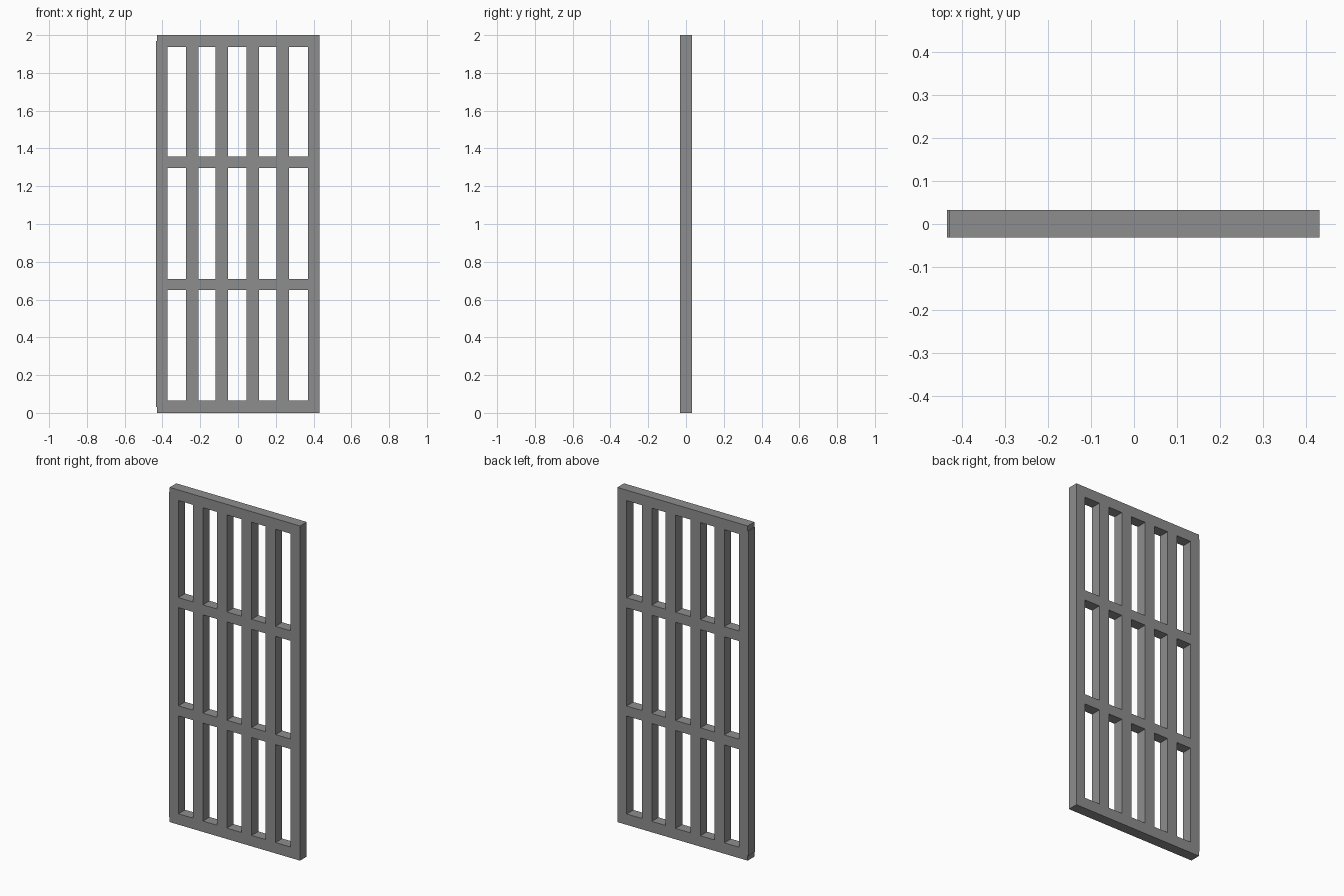
import bpy
import bmesh

cube = bpy.data.objects.get("Cube")
if cube:
    bpy.data.objects.remove(cube, do_unlink=True)

# Single plain grey metal
grey = bpy.data.materials.new("grey_metal")
grey.use_nodes = True
colour = (0.27, 0.27, 0.27, 1)
grey.diffuse_color = colour
grey.node_tree.nodes["Principled BSDF"].inputs["Base Color"].default_value = colour

Y_FRONT, Y_BACK = -0.031, 0.032


def add_panel(name, xs, zs, is_hole):
    """Solid panel on a grid of cells, left open wherever is_hole(i, j)."""
    bm = bmesh.new()
    grid = [[bm.verts.new((x, Y_FRONT, z)) for z in zs] for x in xs]
    for i in range(len(xs) - 1):
        for j in range(len(zs) - 1):
            if not is_hole(i, j):
                bm.faces.new((grid[i][j], grid[i + 1][j],
                              grid[i + 1][j + 1], grid[i][j + 1]))
    # Give the sheet its depth
    result = bmesh.ops.extrude_face_region(bm, geom=bm.faces[:], use_keep_orig=True)
    moved = [v for v in result["geom"] if isinstance(v, bmesh.types.BMVert)]
    bmesh.ops.translate(bm, verts=moved, vec=(0, Y_BACK - Y_FRONT, 0))
    bmesh.ops.recalc_face_normals(bm, faces=bm.faces[:])
    # Merge the flat cells into clean outlines
    bmesh.ops.dissolve_limit(bm, angle_limit=0.01, verts=bm.verts[:], edges=bm.edges[:])
    mesh = bpy.data.meshes.new(name)
    bm.to_mesh(mesh)
    bm.free()
    mesh.materials.append(grey)
    obj = bpy.data.objects.new(name, mesh)
    bpy.context.collection.objects.link(obj)
    return obj


# Barred frame: every second column and row of cells is an opening
bar_edges = [-0.43, -0.372, -0.276, -0.21, -0.118, -0.052,
             0.046, 0.112, 0.204, 0.27, 0.37, 0.432]
rail_edges = [0, 0.065, 0.65, 0.71, 1.297, 1.357, 1.937, 2]
add_panel("barred_frame", bar_edges, rail_edges,
          lambda i, j: i % 2 == 1 and j % 2 == 1)

# Hinge-side stile stands slightly proud of the rails
add_panel("stile_edge", [-0.435, -0.43], [0.03, 1.97], lambda i, j: False)
